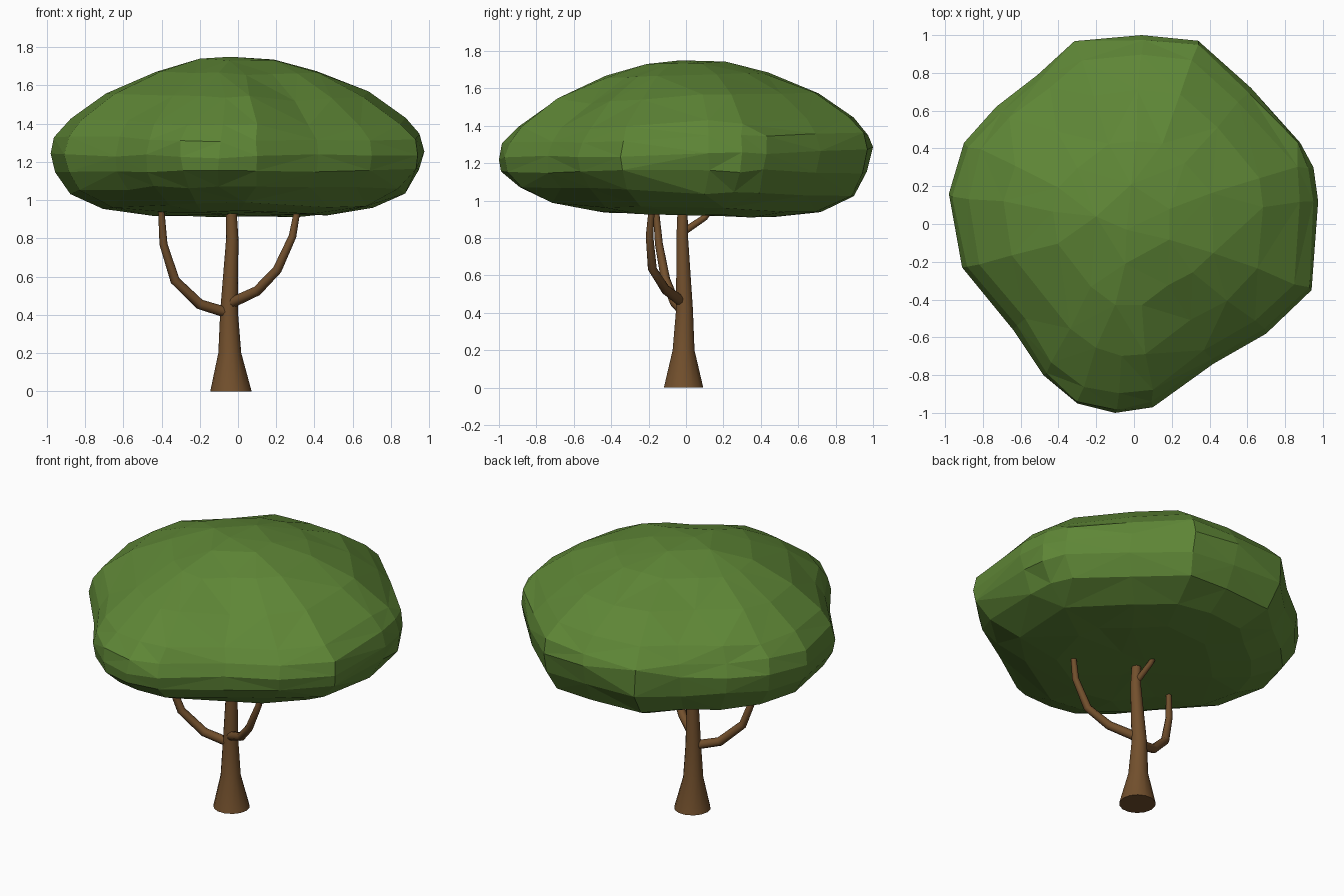
import bpy, bmesh, math, random
from mathutils import Vector

if "Cube" in bpy.data.objects:
    bpy.data.objects.remove(bpy.data.objects["Cube"])

random.seed(11)


def material(name, rgb):
    m = bpy.data.materials.new(name)
    m.diffuse_color = (*rgb, 1)
    m.use_nodes = True
    m.node_tree.nodes["Principled BSDF"].inputs["Base Color"].default_value = m.diffuse_color
    return m


bark = material("brown bark", (0.17, 0.08, 0.026))
leaf = material("green leaves", (0.113, 0.24, 0.037))


def add_object(name, bm, mat, smooth):
    bmesh.ops.recalc_face_normals(bm, faces=bm.faces[:])
    me = bpy.data.meshes.new(name)
    bm.to_mesh(me)
    bm.free()
    me.materials.append(mat)
    if smooth:
        me.shade_smooth()
        me.set_sharp_from_angle(angle=math.radians(50))
    ob = bpy.data.objects.new(name, me)
    bpy.context.collection.objects.link(ob)
    return ob


def skin(bm, rings):
    n = len(rings[0])
    for a, b in zip(rings, rings[1:]):
        for i in range(n):
            j = (i + 1) % n
            bm.faces.new((a[i], a[j], b[j], b[i]))


def tube(name, path, sides, level=False):
    """Tapered tube through (x, y, z, radius) points, with capped ends."""
    bm = bmesh.new()
    pts = [Vector(p[:3]) for p in path]
    # one reference axis per tube keeps the rings from twisting
    ref = Vector((1, 0, 0)) if abs((pts[-1] - pts[0]).x) < 0.05 else Vector((0, 1, 0))
    rings = []
    for k, p in enumerate(pts):
        t = pts[min(k + 1, len(pts) - 1)] - pts[max(k - 1, 0)]
        t = Vector((0, 0, 1)) if level else t.normalized()
        u = (ref - t * t.dot(ref)).normalized()
        v = t.cross(u)
        ring = []
        for i in range(sides):
            a = 2 * math.pi * i / sides
            ring.append(bm.verts.new(p + path[k][3] * (u * math.cos(a) + v * math.sin(a))))
        rings.append(ring)
    skin(bm, rings)
    bm.faces.new(rings[0])
    bm.faces.new(rings[-1])
    return add_object(name, bm, bark, True)


# Trunk with flared foot
tube("trunk", [(-0.037, -0.013, 0, 0.108), (-0.043, -0.013, 0.2, 0.06),
               (-0.047, -0.008, 0.42, 0.046), (-0.03, -0.02, 0.8, 0.032),
               (-0.037, -0.018, 1.0, 0.026)], 14, True)

# Branches
tube("left_branch", [(-0.07, -0.02, 0.415, 0.028), (-0.2, -0.06, 0.455, 0.027),
                     (-0.33, -0.11, 0.58, 0.025), (-0.39, -0.145, 0.77, 0.021),
                     (-0.405, -0.165, 1.0, 0.015)], 8)
tube("right_branch", [(-0.03, -0.03, 0.465, 0.028), (0.1, -0.11, 0.525, 0.026),
                      (0.205, -0.18, 0.635, 0.024), (0.285, -0.195, 0.81, 0.02),
                      (0.32, -0.18, 1.0, 0.015)], 8)
tube("back_branch", [(-0.035, -0.01, 0.835, 0.019), (-0.045, 0.1, 0.91, 0.017),
                     (-0.05, 0.17, 1.0, 0.013)], 8)

# Canopy: plan outline, scaled and lifted ring by ring
outline = [(0.04, 1.0), (-0.31, 0.975), (-0.51, 0.79), (-0.73, 0.62), (-0.9, 0.43),
           (-0.98, 0.16), (-0.91, -0.23), (-0.64, -0.56), (-0.48, -0.8), (-0.3, -0.95),
           (-0.1, -1.0), (0.1, -0.97), (0.42, -0.74), (0.7, -0.58), (0.94, -0.35),
           (0.975, 0.12), (0.95, 0.3), (0.88, 0.43), (0.62, 0.72), (0.34, 0.97)]
profile = [(0.2, 1.735), (0.44, 1.67), (0.7, 1.56), (0.9, 1.42), (0.975, 1.335),
           (1.0, 1.25), (0.98, 1.155), (0.9, 1.045), (0.72, 0.96), (0.48, 0.925), (0.2, 0.925)]
bm = bmesh.new()
rings = []
for s, z in profile:
    ring = []
    for x, y in outline:
        jit = 0.0 if s == 1 else 0.015 * s
        tilt = 0.025 * y if z > 1.2 else (-0.03 * y if z < 1.1 else 0)
        # shallow hollow on the front right
        away = math.atan2(y, x) + math.radians(50)
        hollow = 0.025 * math.exp(-(away / 0.45) ** 2) if 0.6 < s < 0.95 and z > 1.3 else 0
        ring.append(bm.verts.new((x * s + random.uniform(-jit, jit),
                                  y * s + random.uniform(-jit, jit),
                                  z + tilt * s - hollow + random.uniform(-0.012, 0.012) * s)))
    rings.append(ring)
skin(bm, rings)
for ring, tip in ((rings[0], (-0.04, -0.03, 1.75)), (rings[-1], (-0.03, 0.05, 0.925))):
    c = bm.verts.new(tip)
    for i in range(len(ring)):
        bm.faces.new((ring[i], ring[(i + 1) % len(ring)], c))
bmesh.ops.triangulate(bm, faces=bm.faces[:])
canopy = add_object("canopy", bm, leaf, False)
# Irregular low-poly facets
dec = canopy.modifiers.new("facets", 'DECIMATE')
dec.ratio = 0.75
